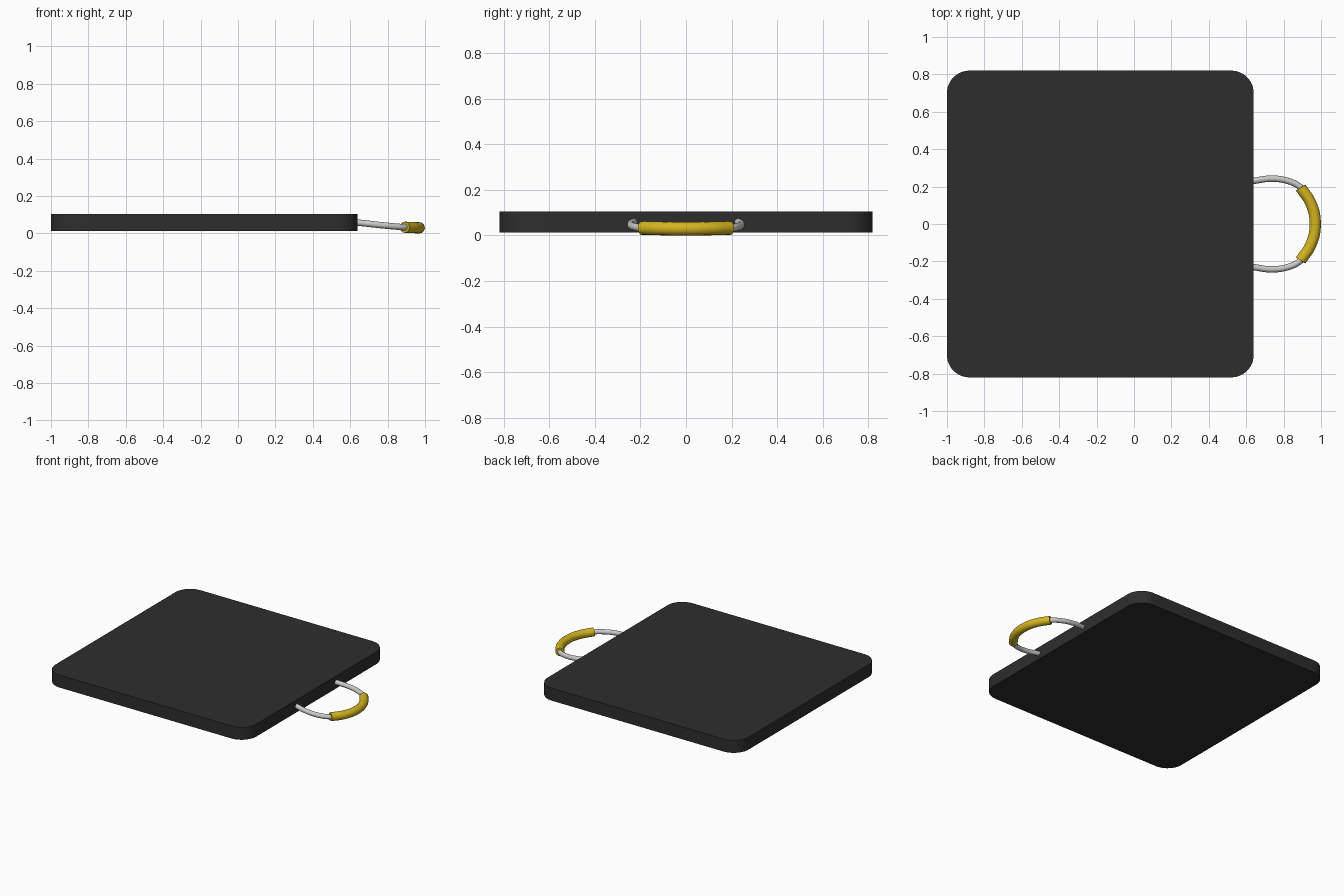
import bpy, bmesh, math

if "Cube" in bpy.data.objects:
    bpy.data.objects.remove(bpy.data.objects["Cube"])


def material(name, rgb):
    m = bpy.data.materials.new(name)
    m.diffuse_color = (*rgb, 1)
    m.use_nodes = True
    m.node_tree.nodes["Principled BSDF"].inputs["Base Color"].default_value = m.diffuse_color
    return m


black = material("black plastic", (0.027, 0.027, 0.027))
grey = material("light grey rope", (0.60, 0.59, 0.56))
yellow = material("yellow grip", (0.66, 0.46, 0.015))


def smooth(ob, angle):
    bpy.ops.object.select_all(action='DESELECT')
    ob.select_set(True)
    bpy.context.view_layer.objects.active = ob
    bpy.ops.object.shade_smooth_by_angle(angle=math.radians(angle))


def tube(name, points, radius, mat):
    """Capped round tube through the points."""
    cu = bpy.data.curves.new(name + "_path", 'CURVE')
    cu.dimensions = '3D'
    cu.bevel_depth, cu.bevel_resolution = radius, 6
    cu.use_fill_caps, cu.resolution_u = True, 10
    sp = cu.splines.new('BEZIER')
    sp.bezier_points.add(len(points) - 1)
    for bp, co in zip(sp.bezier_points, points):
        bp.co = co
        bp.handle_left_type = bp.handle_right_type = 'AUTO'
    tmp = bpy.data.objects.new(name + "_tmp", cu)
    bpy.context.collection.objects.link(tmp)
    dg = bpy.context.evaluated_depsgraph_get()
    me = bpy.data.meshes.new_from_object(tmp.evaluated_get(dg))
    bpy.data.objects.remove(tmp)
    ob = bpy.data.objects.new(name, me)
    bpy.context.collection.objects.link(ob)
    me.materials.clear()
    me.materials.append(mat)
    smooth(ob, 40)
    return ob


# Square pad with rounded corners
bm = bmesh.new()
bmesh.ops.create_cube(bm, size=1)
for v in bm.verts:
    v.co = (v.co.x * 1.64 - 0.18, v.co.y * 1.64, v.co.z * 0.092 + 0.059)
upright = [e for e in bm.edges if abs(e.verts[0].co.z - e.verts[1].co.z) > 0.01]
bmesh.ops.bevel(bm, geom=upright, offset=0.12, segments=12, profile=0.5, affect='EDGES')
me = bpy.data.meshes.new("pad")
bm.to_mesh(me)
bm.free()
me.materials.append(black)
pad = bpy.data.objects.new("pad", me)
bpy.context.collection.objects.link(pad)
smooth(pad, 30)

# Half of the handle loop, mirrored across y = 0
half = [(0.60, 0.222, 0.061), (0.65, 0.232, 0.057), (0.73, 0.242, 0.048),
        (0.82, 0.231, 0.039), (0.891, 0.195, 0.033), (0.947, 0.108, 0.031)]
loop = half + [(0.969, 0, 0.030)] + [(x, -y, z) for x, y, z in reversed(half)]
tube("rope_handle", loop, 0.017, grey)

# Grip sleeve around the outer part of the loop
tube("handle_grip", loop[4:-4], 0.030, yellow)
